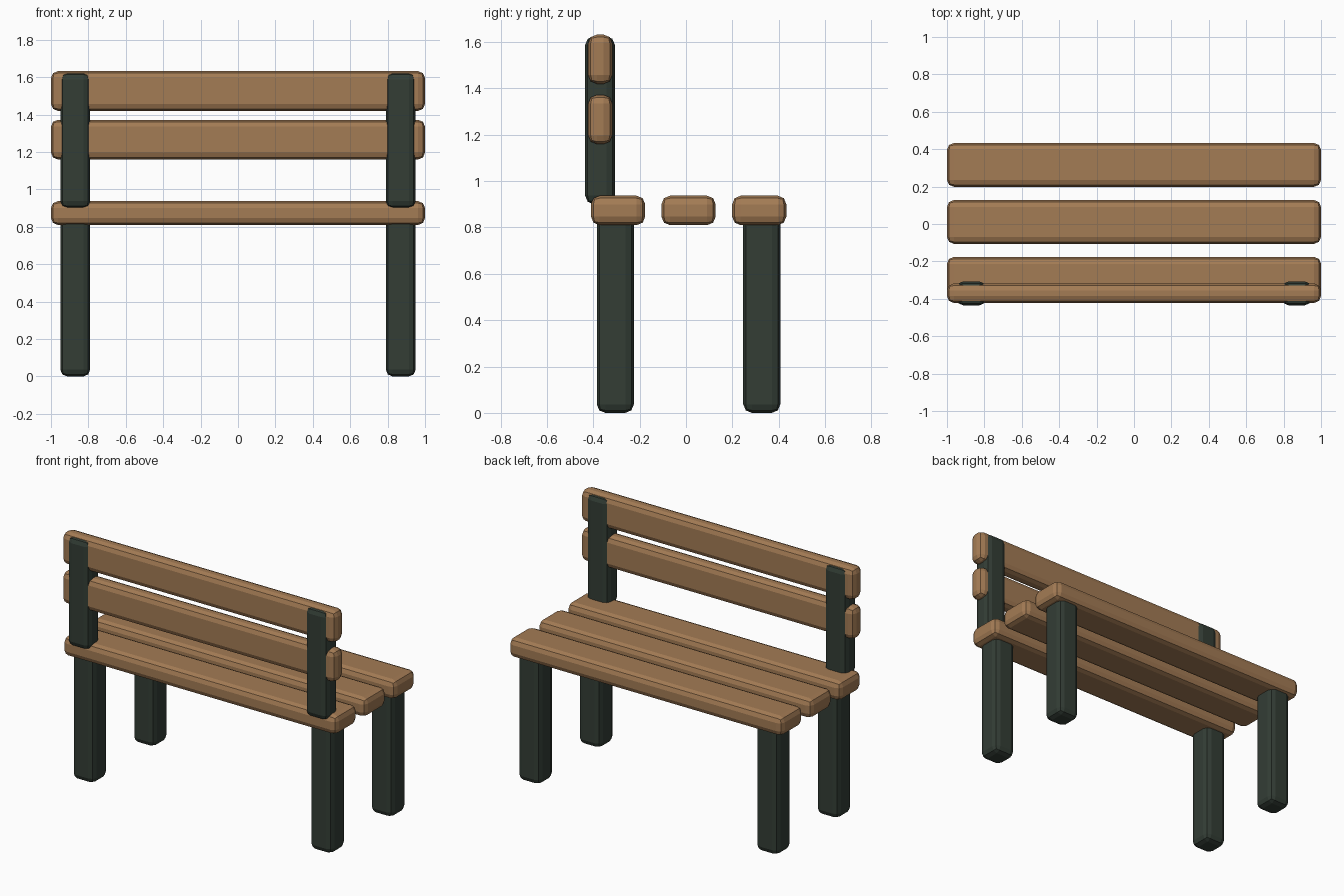
import bpy, bmesh

if "Cube" in bpy.data.objects:
    bpy.data.objects.remove(bpy.data.objects["Cube"])

def material(name, rgb):
    m = bpy.data.materials.new(name)
    m.diffuse_color = (*rgb, 1)
    m.use_nodes = True
    m.node_tree.nodes["Principled BSDF"].inputs["Base Color"].default_value = m.diffuse_color
    return m

wood = material("wood", (0.37, 0.20, 0.09))
iron = material("dark_iron", (0.033, 0.047, 0.036))

def bar(name, lo, hi, mat, r=0.037):
    """Box between two corners with softened, faceted edges."""
    bm = bmesh.new()
    bmesh.ops.create_cube(bm, size=1)
    for v in bm.verts:
        v.co = [(a + b) / 2 + c * (b - a) for a, b, c in zip(lo, hi, v.co)]
    bmesh.ops.bevel(bm, geom=bm.edges[:], offset=r, segments=2,
                    profile=0.5, affect='EDGES')
    me = bpy.data.meshes.new(name)
    bm.to_mesh(me)
    bm.free()
    me.materials.append(mat)
    ob = bpy.data.objects.new(name, me)
    bpy.context.collection.objects.link(ob)

# Seat slats
for i, y in enumerate((-0.293, 0.011, 0.316)):
    bar(f"seat_slat_{i + 1}", (-1, y - 0.117, 0.81), (1, y + 0.117, 0.937), wood)

# Backrest slats
for name, z in (("lower", 1.16), ("upper", 1.42)):
    bar(f"back_slat_{name}", (-1, -0.422, z), (1, -0.318, z + 0.212), wood)

# Legs and backrest posts on both sides
for side, x in (("left", -0.87), ("right", 0.87)):
    for end, y in (("front", -0.305), ("rear", 0.327)):
        bar(f"{end}_leg_{side}", (x - 0.08, y - 0.08, 0),
            (x + 0.08, y + 0.08, 0.87), iron)
    bar(f"back_post_{side}", (x - 0.08, -0.435, 0.90),
        (x + 0.08, -0.307, 1.625), iron)
